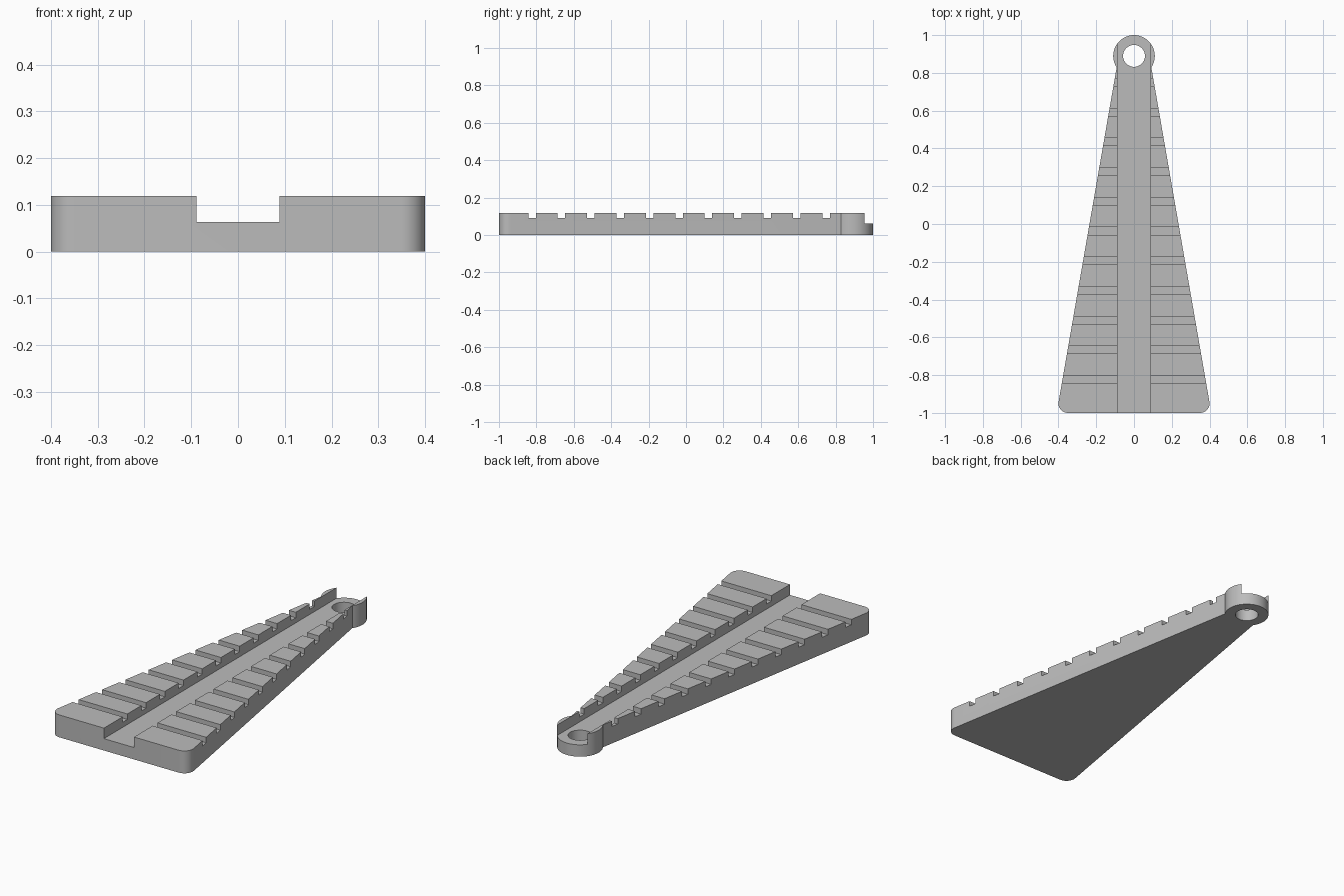
import bpy, bmesh, math
from mathutils import Vector, Matrix

old = bpy.data.objects.get("Cube")
if old:
    bpy.data.objects.remove(old, do_unlink=True)

HEIGHT = 0.119
FLOOR = 0.063          # channel floor
SLOT_FLOOR = 0.09
CHANNEL = 0.0885       # half width of channel
EYE_Y, EYE_R, HOLE_R = 0.89, 0.11, 0.058
CORNER = 0.05
SLOTS, FIRST, PITCH, SLOT_W = 11, -0.823, 0.1572, 0.04

grey = bpy.data.materials.new("plain grey")
grey.use_nodes = True
colour = (0.5, 0.5, 0.5, 1)
grey.diffuse_color = colour
grey.node_tree.nodes["Principled BSDF"].inputs["Base Color"].default_value = colour


def arc(cx, cy, r, start, end, n):
    angles = [math.radians(start + (end - start) * i / n) for i in range(n + 1)]
    return [(cx + r * math.cos(a), cy + r * math.sin(a)) for a in angles]


def make_object(name, bm):
    bmesh.ops.recalc_face_normals(bm, faces=bm.faces)
    mesh = bpy.data.meshes.new(name)
    bm.to_mesh(mesh)
    bm.free()
    mesh.materials.append(grey)
    obj = bpy.data.objects.new(name, mesh)
    bpy.context.collection.objects.link(obj)
    return obj


def prism(name, outline, z0, z1):
    bm = bmesh.new()
    face = bm.faces.new([bm.verts.new((x, y, z0)) for x, y in outline])
    top = bmesh.ops.extrude_face_region(bm, geom=[face])["geom"]
    verts = [v for v in top if isinstance(v, bmesh.types.BMVert)]
    bmesh.ops.translate(bm, verts=verts, vec=(0, 0, z1 - z0))
    return make_object(name, bm)


def boxes(name, spans):
    bm = bmesh.new()
    for low, high in spans:
        low, high = Vector(low), Vector(high)
        place = Matrix.Translation((low + high) / 2) @ Matrix.Diagonal((*(high - low), 1))
        bmesh.ops.create_cube(bm, size=1, matrix=place)
    return make_object(name, bm)


# Tapered wedge with rounded base corners and a round eye at the tip
outline = (arc(0.35, -1 + CORNER, CORNER, -90, 9.9, 12)
           + arc(0, EYE_Y, EYE_R, -33.5, 213.5, 56)
           + arc(-0.35, -1 + CORNER, CORNER, 170.1, 270, 12))
wedge = prism("notched_wedge", outline, 0, HEIGHT)

# Cutters: lengthwise channel, cross slots and eye hole
channel = boxes("channel_cutter", [((-CHANNEL, -2, FLOOR), (CHANNEL, 2, 1))])
slots = boxes("slot_cutter", [
    ((-1, FIRST + i * PITCH - SLOT_W / 2, SLOT_FLOOR),
     (1, FIRST + i * PITCH + SLOT_W / 2, 1)) for i in range(SLOTS)])
hole = prism("hole_cutter", arc(0, EYE_Y, HOLE_R, 0, 352.5, 47), -1, 1)

bpy.context.view_layer.objects.active = wedge
for cutter in (channel, slots, hole):
    cutter.hide_render = True
    mod = wedge.modifiers.new(cutter.name, "BOOLEAN")
    mod.operation = "DIFFERENCE"
    mod.solver = "EXACT"
    mod.object = cutter
    bpy.ops.object.modifier_apply(modifier=mod.name)
    bpy.data.objects.remove(cutter, do_unlink=True)

# Smooth the round walls, keep the edges sharp
bpy.ops.object.select_all(action="DESELECT")
wedge.select_set(True)
bpy.ops.object.shade_smooth_by_angle(angle=math.radians(30))
